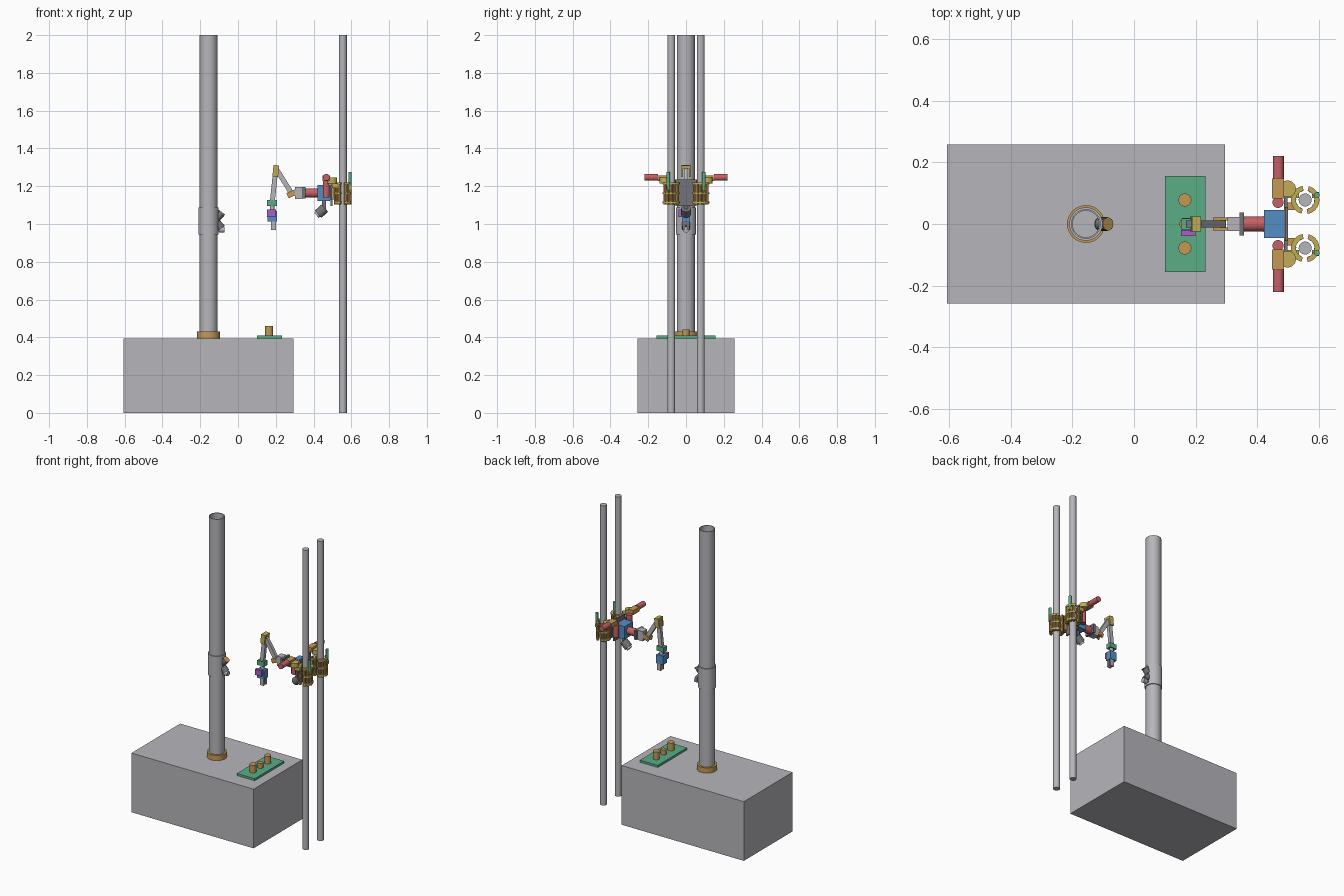
import bpy, bmesh, math
from mathutils import Vector

old = bpy.data.objects.get("Cube")
if old:
    bpy.data.objects.remove(old, do_unlink=True)


def material(name, r, g, b):
    m = bpy.data.materials.new(name)
    m.use_nodes = True
    m.diffuse_color = (r, g, b, 1)
    m.node_tree.nodes["Principled BSDF"].inputs["Base Color"].default_value = (r, g, b, 1)
    return m


GREY = material("light grey", .47, .47, .5)
DARK = material("dark grey", .17, .17, .19)
TAN = material("tan", .55, .32, .09)
OLIVE = material("olive yellow", .54, .42, .1)
RED = material("soft red", .56, .12, .13)
BLUE = material("mid blue", .09, .27, .56)
PURPLE = material("purple", .38, .12, .55)
GREEN = material("sea green", .1, .42, .24)


def finish(name, bm, mat, smooth=False):
    bmesh.ops.recalc_face_normals(bm, faces=bm.faces)
    mesh = bpy.data.meshes.new(name)
    bm.to_mesh(mesh)
    bm.free()
    mesh.materials.append(mat)
    ob = bpy.data.objects.new(name, mesh)
    bpy.context.collection.objects.link(ob)
    if smooth:
        bpy.ops.object.select_all(action='DESELECT')
        ob.select_set(True)
        bpy.context.view_layer.objects.active = ob
        bpy.ops.object.shade_smooth_by_angle(angle=math.radians(35))
    return ob


def box(name, x, y, z, mat):
    """Box from (min, max) ranges on each axis."""
    bm = bmesh.new()
    bmesh.ops.create_cube(bm, size=1)
    for v in bm.verts:
        v.co = [sum(r) / 2 + c * (r[1] - r[0]) for r, c in zip((x, y, z), v.co)]
    return finish(name, bm, mat)


def aim(ob, a, b):
    a, b = Vector(a), Vector(b)
    ob.location = (a + b) / 2
    ob.rotation_mode = 'QUATERNION'
    ob.rotation_quaternion = (b - a).to_track_quat('Z', 'Y')
    return ob


def rod(name, a, b, r, mat, sides=32):
    """Solid cylinder between two points."""
    bm = bmesh.new()
    bmesh.ops.create_cone(bm, cap_ends=True, segments=sides, radius1=r, radius2=r,
                          depth=(Vector(b) - Vector(a)).length)
    return aim(finish(name, bm, mat, True), a, b)


def bar(name, a, b, w, d, mat):
    """Rectangular bar between two points, d wide across y."""
    n = (Vector(b) - Vector(a)).length / 2
    ob = box(name, (-w / 2, w / 2), (-d / 2, d / 2), (-n, n), mat)
    ob.location = (Vector(a) + Vector(b)) / 2
    ob.rotation_euler.y = math.atan2(b[0] - a[0], b[2] - a[2])
    return ob


def ring(name, cx, cy, r_in, r_out, z0, z1, mat, start=0, sweep=360, steps=48):
    """Tube or open arc with a rectangular section."""
    bm = bmesh.new()
    closed = sweep == 360
    rows = []
    for i in range(steps if closed else steps + 1):
        t = math.radians(start + sweep * i / steps)
        rows.append([bm.verts.new((cx + r * math.cos(t), cy + r * math.sin(t), z))
                     for r, z in ((r_in, z0), (r_out, z0), (r_out, z1), (r_in, z1))])
    pairs = list(zip(rows, rows[1:]))
    if closed:
        pairs.append((rows[-1], rows[0]))
    else:
        bm.faces.new(rows[0])
        bm.faces.new(rows[-1])
    for p, q in pairs:
        for k in range(4):
            n = (k + 1) % 4
            bm.faces.new((p[k], p[n], q[n], q[k]))
    return finish(name, bm, mat, True)


# Base and hollow mast
MAST = -.156
box("base_block", (-.607, .295), (-.257, .257), (0, .395), GREY)
ring("mast_tube", MAST, 0, .043, .048, .395, 2, GREY)
ring("mast_collar", MAST, 0, .048, .061, .395, .43, TAN)
ring("mast_sleeve", MAST, 0, .048, .054, .945, 1.087, GREY)

# Sensor heads on the sleeve
rod("upper_sensor", (-.112, 0, 1.03), (-.087, 0, 1.058), .02, DARK)
rod("upper_sensor_face", (-.087, 0, 1.058), (-.084, 0, 1.062), .021, TAN)
bar("sensor_bracket", (-.105, 0, 1.07), (-.105, 0, .96), .014, .03, DARK)
rod("lower_sensor", (-.112, 0, 1.005), (-.087, 0, .977), .022, DARK)
rod("lower_sensor_lens", (-.1, 0, .97), (-.071, 0, .97), .016, GREY)

# Test panel with knobs
box("panel_plate", (.1, .232), (-.155, .155), (.395, .409), GREEN)
for y, r, top in ((-.078, .021, .46), (0, .018, .442), (.078, .021, .46)):
    rod("panel_knob", (.165, y, .409), (.165, y, top), r, TAN)

# Twin poles, each gripped by a clamp with its drive
POLE_X, POLE_Y = .555, .078
for s, side in ((1, "left"), (-1, "right")):
    y = s * POLE_Y
    rod(side + "_pole", (POLE_X, y, 0), (POLE_X, y, 2), .021, GREY)
    for z0, z1 in ((1.108, 1.12), (1.158, 1.168), (1.208, 1.22)):
        for start in (-80, 100):
            ring(side + "_clamp_jaw", POLE_X, y, .03, .046, z0, z1, OLIVE, start, 155, 20)
    for i in range(10):
        t = math.radians(-65 + (i % 5) * 31 + (180 if i > 4 else 0))
        px, py = POLE_X + .037 * math.cos(t), y + .037 * math.sin(t)
        rod(side + "_clamp_finger", (px, py, 1.102), (px, py, 1.214), .0085, TAN, 8)
    rod(side + "_release_post", (.593, s * .094, 1.18), (.593, s * .094, 1.275), .009, GREEN)
    box(side + "_post_lug", (.578, .6), sorted((s * .085, s * .103)), (1.18, 1.2), OLIVE)
    # Drive train
    rod(side + "_drive_disc", (.498, s * .114, 1.215), (.498, s * .114, 1.245), .027, OLIVE)
    box(side + "_drive_link", (.498, .535), sorted((s * .085, s * .115)), (1.19, 1.215), OLIVE)
    box(side + "_gearbox", (.448, .487), sorted((s * .083, s * .148)), (1.228, 1.258), TAN)
    rod(side + "_cross_motor", (.468, s * .148, 1.247), (.468, s * .221, 1.247), .018, RED)
    rod(side + "_upright_motor", (.467, s * .07, 1.14), (.467, s * .07, 1.235), .018, RED)
    box(side + "_mount_arm", (.487, .52), sorted((s * .045, s * .07)), (1.13, 1.2), TAN)

# Carriage
box("carriage_plate", (.487, .497), (-.09, .09), (1.13, 1.205), DARK)
box("carriage_web", (.49, .5), (-.055, .055), (1.095, 1.235), DARK)
box("controller_box", (.422, .487), (-.045, .045), (1.122, 1.207), BLUE)
rod("camera_body", (.46, 0, 1.084), (.424, 0, 1.052), .026, DARK)
rod("camera_lens", (.424, 0, 1.052), (.416, 0, 1.045), .018, GREY)
bar("camera_stem", (.455, 0, 1.125), (.455, 0, 1.08), .02, .02, DARK)

# Shoulder
rod("shoulder_motor", (.355, 0, 1.164), (.425, 0, 1.164), .025, RED, 24)
box("shoulder_flange", (.342, .357), (-.038, .038), (1.136, 1.196), DARK)
box("shoulder_block", (.303, .342), (-.023, .023), (1.132, 1.197), GREY)
for y in (-.016, .016):
    bar("shoulder_fork", (.312, y, 1.172), (.262, y, 1.15), .03, .009, TAN)

# Arm links with an elbow fork
bar("upper_link", (.288, 0, 1.155), (.205, 0, 1.288), .026, .022, GREY)
rod("shoulder_pin", (.283, -.021, 1.16), (.283, .021, 1.16), .013, TAN)
for y in (-.02, .02):
    bar("elbow_cheek", (.197, y, 1.25), (.203, y, 1.31), .03, .01, OLIVE)
bar("elbow_bridge", (.2015, 0, 1.296), (.203, 0, 1.311), .03, .05, OLIVE)
bar("lower_link", (.2, 0, 1.29), (.182, 0, 1.12), .026, .022, GREY)

# Wrist and gripper
box("wrist_block", (.154, .206), (-.018, .018), (1.096, 1.127), GREEN)
rod("wrist_pin", (.181, 0, 1.065), (.181, 0, 1.1), .012, GREY)
box("wrist_body", (.156, .206), (-.02, .02), (1.012, 1.07), BLUE)
box("wrist_motor", (.153, .2), (-.039, -.02), (1.037, 1.076), PURPLE)
for y in (-.011, .011):
    box("gripper_finger", (.175, .201), (y - .006, y + .006), (.967, 1.012), GREY)
